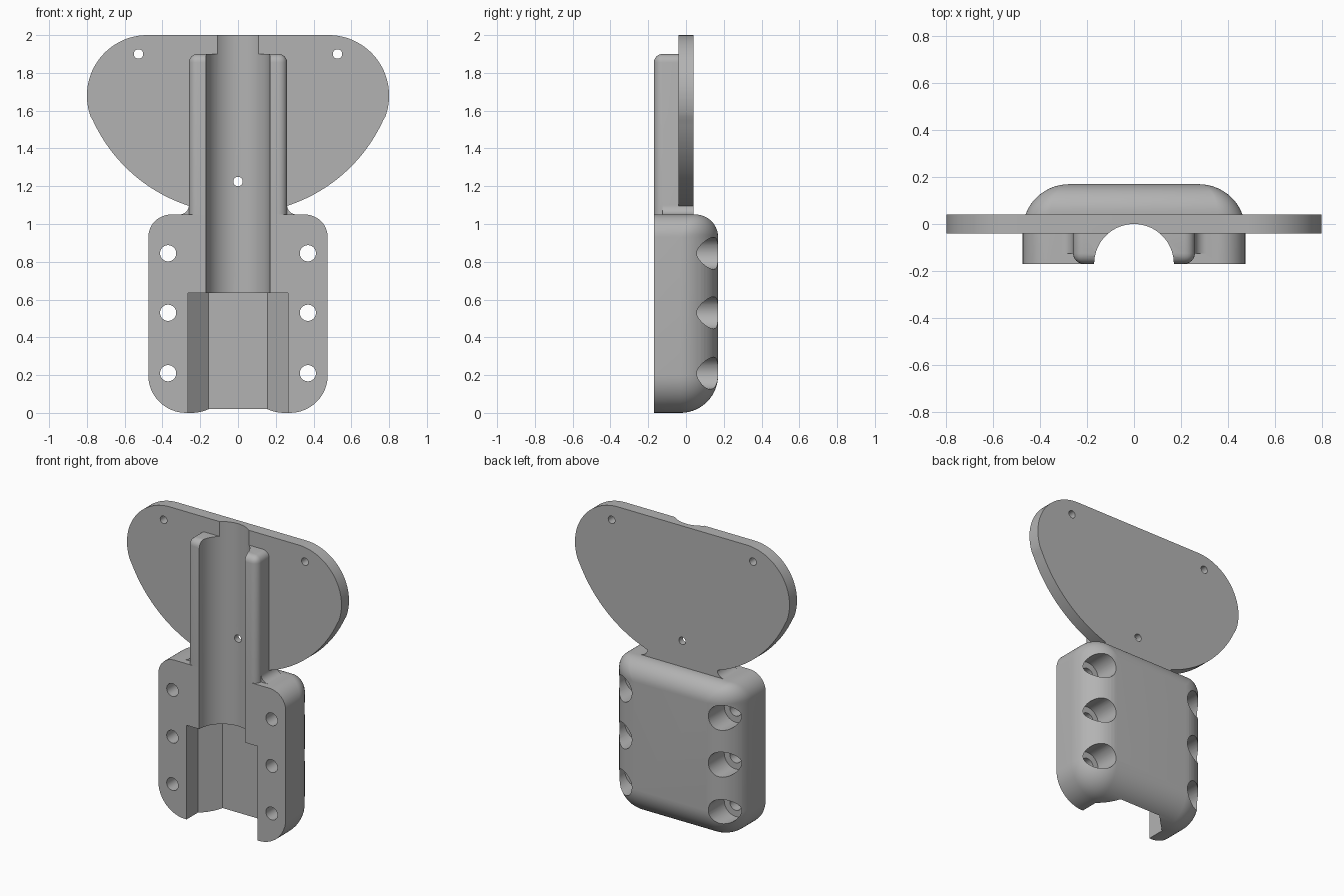
import bpy, bmesh
from math import sin, cos, pi, radians
from mathutils import Matrix, Vector

cube = bpy.data.objects.get("Cube")
if cube:
    bpy.data.objects.remove(cube, do_unlink=True)

grey = bpy.data.materials.new("plain_grey")
grey.use_nodes = True
colour = (0.45, 0.45, 0.45, 1)
grey.diffuse_color = colour
grey.node_tree.nodes["Principled BSDF"].inputs["Base Color"].default_value = colour


def finish(name, bm):
    bmesh.ops.recalc_face_normals(bm, faces=bm.faces)
    mesh = bpy.data.meshes.new(name)
    bm.to_mesh(mesh)
    bm.free()
    ob = bpy.data.objects.new(name, mesh)
    bpy.context.collection.objects.link(ob)
    mesh.materials.append(grey)
    return ob


def arc(cx, cz, r, a0, a1, n):
    angles = [radians(a0 + (a1 - a0) * i / n) for i in range(n + 1)]
    return [(cx + r * cos(a), cz + r * sin(a)) for a in angles]


def prism(name, outline, start, end, axis="Y"):
    """Extrude an outline: (x, z) along Y or (x, y) along Z."""
    bm = bmesh.new()
    put = (lambda p, h: (p[0], h, p[1])) if axis == "Y" else (lambda p, h: (p[0], p[1], h))
    rings = [[bm.verts.new(put(p, h)) for p in outline] for h in (start, end)]
    for ring in rings:
        bm.faces.new(ring)
    n = len(outline)
    for i in range(n):
        j = (i + 1) % n
        bm.faces.new((rings[0][i], rings[0][j], rings[1][j], rings[1][i]))
    return finish(name, bm)


def combine(target, tool, operation):
    mod = target.modifiers.new(operation.lower(), "BOOLEAN")
    mod.object, mod.operation, mod.solver = tool, operation, "EXACT"
    bpy.context.view_layer.objects.active = target
    bpy.ops.object.modifier_apply(modifier=mod.name)
    bpy.data.objects.remove(tool, do_unlink=True)


# Clamp body: rounded rectangle lofted into a wide fillet at the back
def body_ring(t):
    low, high = 0.2, 0.12
    side, top = 0.475 - low * (1 - cos(t)), 1.05 - high * (1 - cos(t))
    base = low * (1 - cos(t))
    y_side, y_top = -0.03 + low * sin(t), 0.05 + high * sin(t)
    rl, rh = max(low * cos(t), 0.004), max(high * cos(t), 0.004)
    steps = 12
    right = [(x, z, y_side) for x, z in arc(side - rl, base + rl, rl, -90, 0, steps)]
    upper = arc(side - rh, top - rh, rh, 0, 90, steps)
    right += [(x, z, y_side + (y_top - y_side) * i / steps) for i, (x, z) in enumerate(upper)]
    return [(x, y, z) for x, z, y in right] + [(-x, y, z) for x, z, y in reversed(right)]


bm = bmesh.new()
layers = [[(x, -0.17, z) for x, y, z in body_ring(0)]]
layers += [body_ring(pi / 2 * i / 14) for i in range(15)]
rings = [[bm.verts.new(p) for p in layer] for layer in layers]
count = len(rings[0])
for a, b in zip(rings, rings[1:]):
    for i in range(count):
        j = (i + 1) % count
        bm.faces.new((a[i], a[j], b[j], b[i]))
bm.faces.new(rings[0])
bm.faces.new(rings[-1])
bracket = finish("clamp_bracket", bm)

# Stem: block with rounded front, side and top edges
bm = bmesh.new()
bmesh.ops.create_cube(bm, size=1, matrix=Matrix.Translation((0, -0.065, 1.35))
                      @ Matrix.Diagonal((0.52, 0.21, 1.1, 1)))
rounded = [e for e in bm.edges
           if all(v.co.z > 1 for v in e.verts) or all(v.co.y < -0.1 for v in e.verts)]
rounded = [e for e in rounded if not all(v.co.z < 1 for v in e.verts)
           and not all(v.co.y > 0 for v in e.verts)]
bmesh.ops.bevel(bm, geom=rounded, offset=0.045, segments=6, profile=0.5, affect="EDGES")
combine(bracket, finish("stem", bm), "UNION")

# Concave fillets where the stem meets the body
for s in (-1, 1):
    corner = [(0.2, 1.0), (0.31, 1.0)] + arc(0.31, 1.1, 0.05, 270, 180, 8) + [(0.2, 1.1)]
    combine(bracket, prism("fillet", [(s * x, z) for x, z in corner], -0.125, 0.039), "UNION")

# Paddle plate: flat top, rounded shoulders, broad lower curve
half = arc(0, 1.9, 0.845, -90, -24.6, 28)[1:] + arc(0.48, 1.68, 0.32, -24.6, 90, 28)[1:]
outline = half + [(-x, z) for x, z in reversed(half)]
combine(bracket, prism("plate", outline, -0.04, 0.04), "UNION")

# Round channel down the front, and the wider faceted pocket below it
combine(bracket, prism("channel", arc(0, -0.17, 0.17, 0, 354.375, 63), 0.5, 2.1, "Z"), "DIFFERENCE")
pocket = [(0.265, -0.3), (0.265, -0.05), (0.155, 0.057)]
pocket += [(-x, y) for x, y in reversed(pocket)]
combine(bracket, prism("pocket", pocket, -0.1, 0.635, "Z"), "DIFFERENCE")


def drill(x, z, r, y0, y1):
    combine(bracket, prism("drill", arc(x, z, r, 0, 348.75, 31), y0, y1), "DIFFERENCE")


# Bolt holes with counterbores at the back
for s in (-1, 1):
    for z in (0.21, 0.53, 0.845):
        drill(s * 0.37, z, 0.043, -0.3, 0.3)
        drill(s * 0.37, z, 0.085, 0.0, 0.3)

# Small fixing holes in the plate
for x, z in ((-0.527, 1.9), (0.527, 1.9), (0, 1.225)):
    drill(x, z, 0.025, -0.3, 0.3)

# Smooth curved faces, keep edges crisp
bpy.ops.object.select_all(action="DESELECT")
bracket.select_set(True)
bpy.context.view_layer.objects.active = bracket
bpy.ops.object.shade_smooth_by_angle(angle=radians(30))
